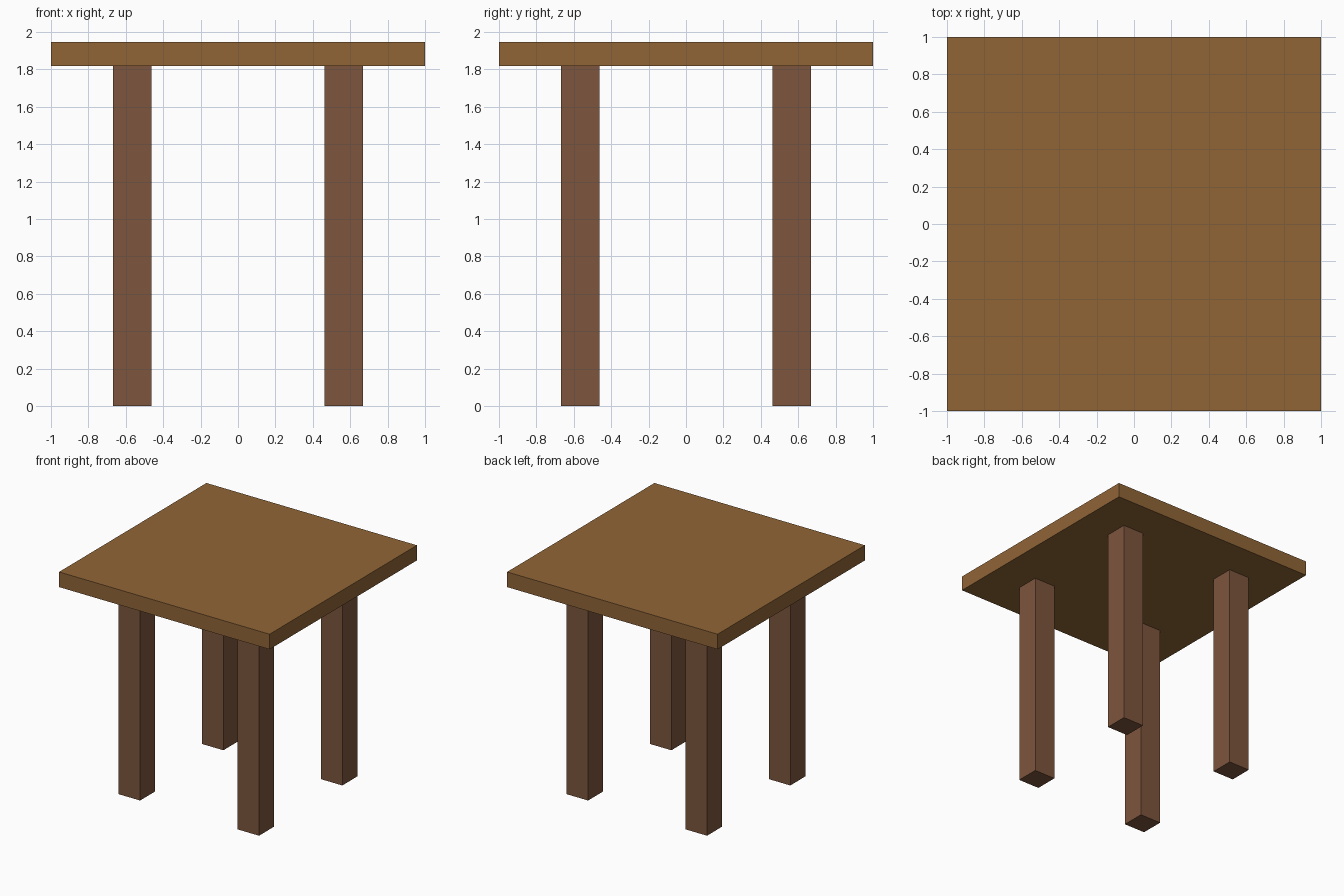
import bpy

if "Cube" in bpy.data.objects:
    bpy.data.objects.remove(bpy.data.objects["Cube"])


def material(name, color):
    mat = bpy.data.materials.new(name)
    mat.diffuse_color = (*color, 1.0)
    mat.use_nodes = True
    mat.node_tree.nodes["Principled BSDF"].inputs["Base Color"].default_value = mat.diffuse_color
    return mat


def box(name, center, size, mat):
    bpy.ops.mesh.primitive_cube_add(size=1, location=center)
    obj = bpy.context.object
    obj.name = name
    obj.scale = size
    bpy.ops.object.transform_apply(location=False, rotation=False, scale=True)
    obj.data.materials.append(mat)
    return obj


top_wood = material("top_wood", (0.28, 0.13, 0.037))
leg_wood = material("leg_wood", (0.205, 0.093, 0.047))

HEIGHT = 1.947
TOP_THICKNESS = 0.13
LEG_HEIGHT = HEIGHT - TOP_THICKNESS
LEG_WIDTH = 0.204
LEG_OFFSET = 0.565

# Square table top
box("table_top", (0, 0, HEIGHT - TOP_THICKNESS / 2), (2, 2, TOP_THICKNESS), top_wood)

# Four straight legs, inset from the corners
for side, sx in (("left", -1), ("right", 1)):
    for end, sy in (("front", -1), ("back", 1)):
        box(f"{end}_{side}_leg",
            (sx * LEG_OFFSET, sy * LEG_OFFSET, LEG_HEIGHT / 2),
            (LEG_WIDTH, LEG_WIDTH, LEG_HEIGHT), leg_wood)
